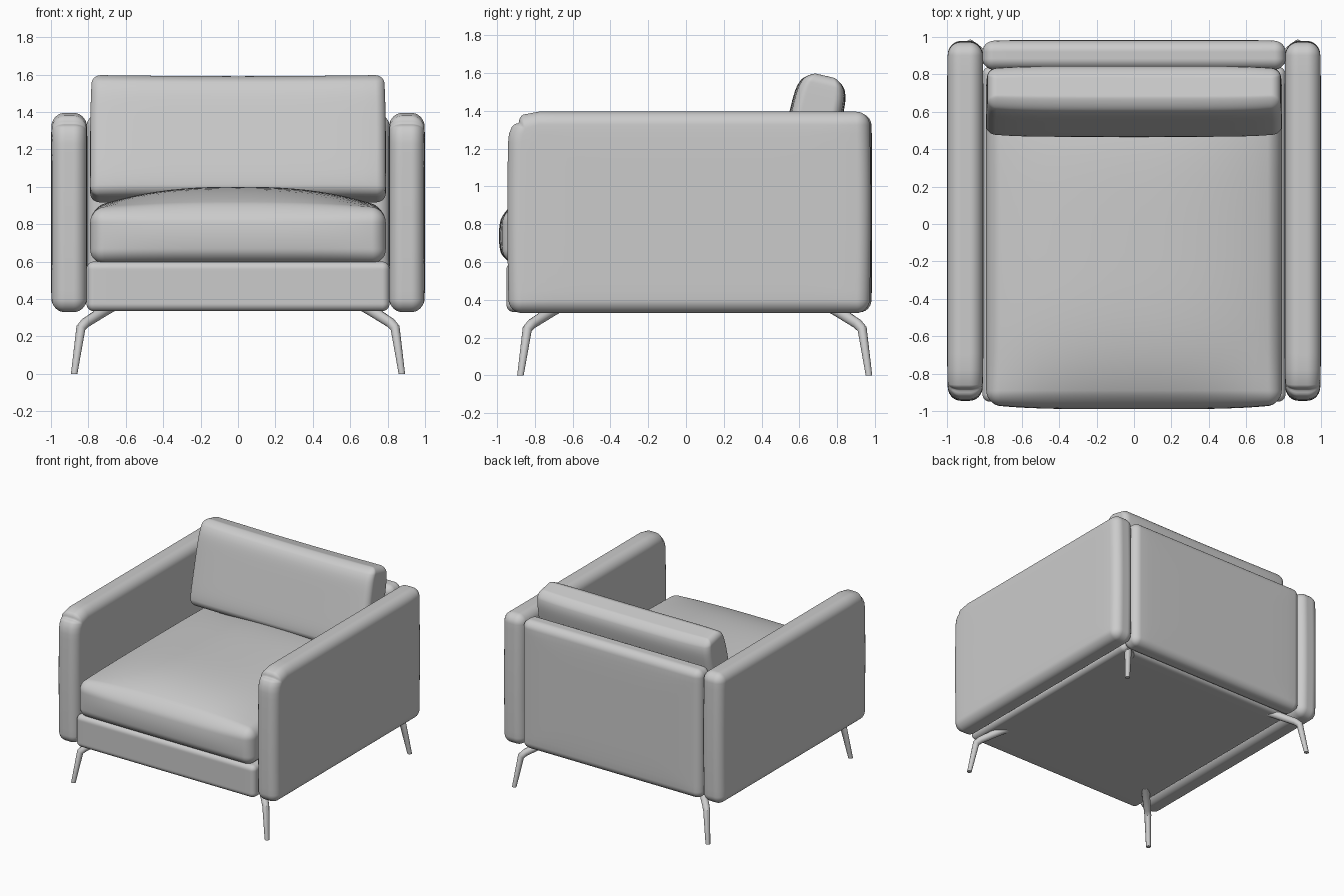
import bpy, bmesh, math
from mathutils import Vector, Matrix

if "Cube" in bpy.data.objects:
    bpy.data.objects.remove(bpy.data.objects["Cube"])

N, K = 30, 5  # grid steps per side, steps inside each rounded edge


def spread(c, h, r):
    """Place a grid coordinate so the rounded edges get enough points."""
    i = round((c + 1) / 2 * N)
    if i <= K:
        return -(h - r) - r * math.tan((K - i) / K * math.pi / 4)
    if i >= N - K:
        return (h - r) + r * math.tan((i - N + K) / K * math.pi / 4)
    return (h - r) * (2 * (i - K) / (N - 2 * K) - 1)


def soft_box(name, lo, hi, r, shape=None, tilt=0.0):
    """Upholstered block: rounded box with an optional shaping function."""
    lo, hi = Vector(lo), Vector(hi)
    half, centre = (hi - lo) / 2, (hi + lo) / 2
    bm = bmesh.new()
    bmesh.ops.create_cube(bm, size=2)
    bmesh.ops.subdivide_edges(bm, edges=bm.edges[:], cuts=N - 1, use_grid_fill=True)
    rot = Matrix.Rotation(tilt, 3, 'X')
    for v in bm.verts:
        p = Vector([spread(v.co[a], half[a], r) for a in range(3)])
        q = Vector([max(r - half[a], min(half[a] - r, p[a])) for a in range(3)])
        p = q + (p - q).normalized() * r
        if shape:
            p = shape(p, [p[a] / half[a] for a in range(3)], half)
        v.co = centre + rot @ p
    me = bpy.data.meshes.new(name)
    bm.to_mesh(me)
    bm.free()
    me.shade_smooth()
    ob = bpy.data.objects.new(name, me)
    bpy.context.collection.objects.link(ob)
    return ob


def panel_shape(p, n, h):
    # padding: slightly thinner towards the borders
    p.x *= 1 - 0.08 * max(abs(n[1]), abs(n[2])) ** 8
    p.y *= 1 - 0.008 * n[2] ** 2
    # large rounded upper front corner
    R = 0.15
    dy, dz = (R - h.y) - p.y, p.z - (h.z - R)
    if dy > 0 and dz > 0:
        s = max(dy, dz) / math.hypot(dy, dz)
        p.y, p.z = (R - h.y) - dy * s, (h.z - R) + dz * s
    return p


def seat_shape(p, n, h):
    # crowned top and bowed front
    if n[2] > 0:
        p.z += 0.115 * n[2] * (1 - abs(n[0]) ** 2.5) * (1 - abs(n[1]) ** 4)
    if n[1] < 0:
        p.y += 0.025 * n[1] * (1 - n[0] ** 4) * (1 - n[2] ** 2)
    return p


def back_cushion_shape(p, n, h):
    # rounder top and bottom, thinner ends, slightly dipped top edge
    p.y *= 1 - (0.42 if n[2] > 0 else 0.15) * abs(n[2]) ** 7
    p.y *= 1 - 0.12 * n[0] ** 6
    p.z -= 0.008 * (1 - n[0] ** 2) * max(0, n[2])
    p.x *= 1 - 0.012 * max(0, n[2]) ** 2
    return p


def back_shape(p, n, h):
    p.y *= 1 - 0.1 * max(abs(n[0]), abs(n[2])) ** 6
    return p


# upholstered body
soft_box("base", (-0.81, -0.95, 0.335), (0.81, 0.84, 0.60), 0.04)
soft_box("back_panel", (-0.81, 0.82, 0.335), (0.81, 0.985, 1.385), 0.06, back_shape)
for side, s in (("left", -1), ("right", 1)):
    x0, x1 = sorted((s * 0.805, s * 1.0))
    soft_box(side + "_arm", (x0, -0.945, 0.33), (x1, 0.978, 1.395), 0.07, panel_shape)

# loose cushions
soft_box("seat_cushion", (-0.79, -0.965, 0.59), (0.79, 0.82, 0.885), 0.075, seat_shape)
soft_box("back_cushion", (-0.79, 0.52, 0.925), (0.79, 0.80, 1.595), 0.05,
         back_cushion_shape, math.radians(-13))


# bent, tapered legs
def leg(name, sx, foot_y, sy):
    cu = bpy.data.curves.new(name, 'CURVE')
    cu.dimensions = '3D'
    cu.bevel_depth, cu.bevel_resolution, cu.use_fill_caps = 0.01, 4, True
    sp = cu.splines.new('POLY')
    path = [(0, 0.002, 1.8), (0.036, 0.245, 2.6), (0.06, 0.272, 2.7), (0.165, 0.34, 3.0), (0.20, 0.36, 3.0)]
    sp.points.add(len(path) - 1)
    for pt, (d, z, rad) in zip(sp.points, path):
        pt.co = (sx * (0.876 - d), sy * (foot_y - d), z, 1)
        pt.radius = rad
    ob = bpy.data.objects.new(name, cu)
    bpy.context.collection.objects.link(ob)
    bpy.ops.object.select_all(action='DESELECT')
    ob.select_set(True)
    bpy.context.view_layer.objects.active = ob
    bpy.ops.object.convert(target='MESH')
    ob = bpy.context.view_layer.objects.active
    for v in ob.data.vertices:  # flat feet
        if v.co.z < 0.02:
            v.co.z = 0
    bpy.ops.object.shade_smooth_by_angle(angle=math.radians(35))


for side, s in (("left", -1), ("right", 1)):
    leg("front_leg_" + side, s, 0.876, -1)
    leg("back_leg_" + side, s, 0.968, 1)
